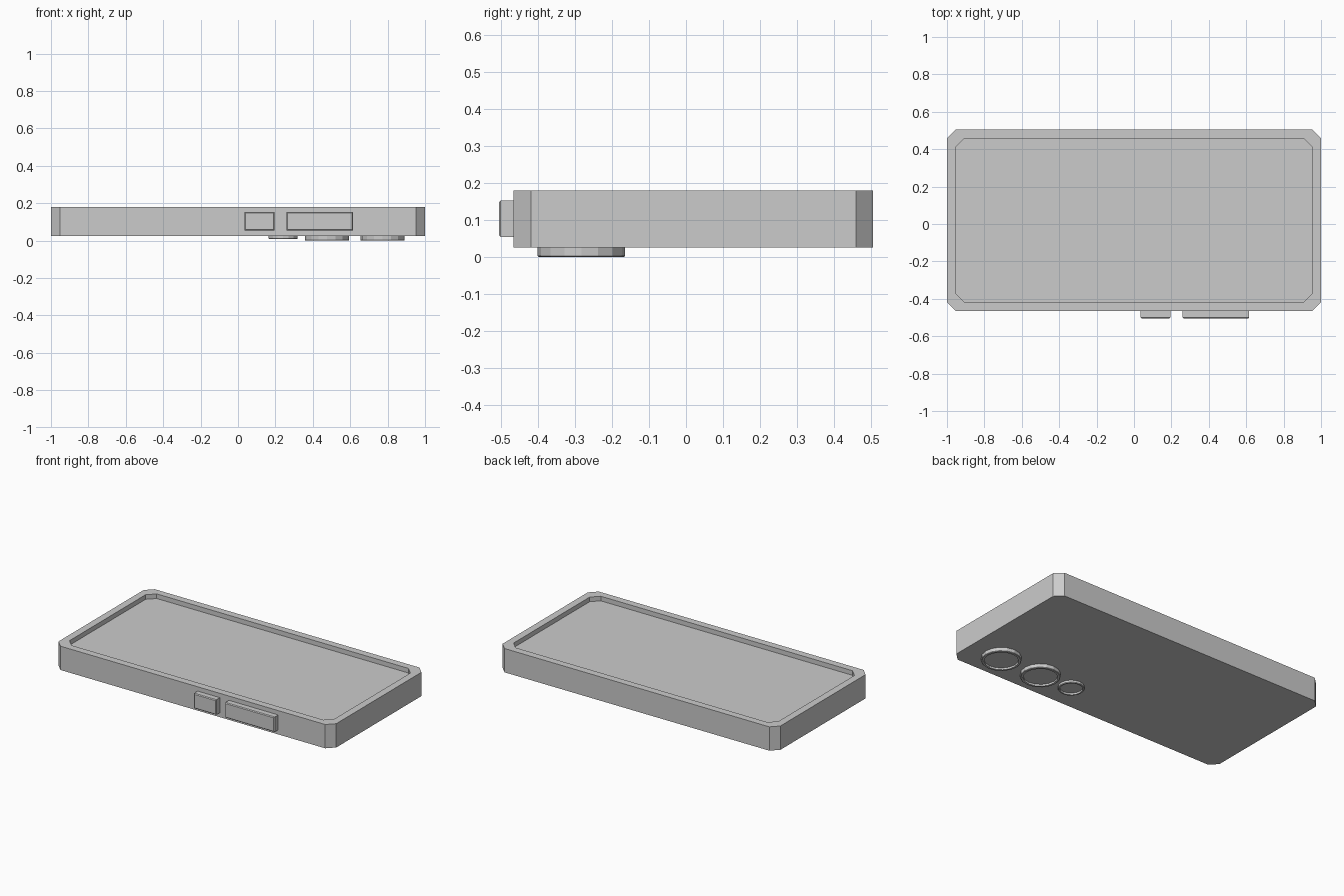
import bpy, bmesh, math

cube = bpy.data.objects.get("Cube")
if cube:
    bpy.data.objects.remove(cube, do_unlink=True)

# One plain grey for every part
grey = bpy.data.materials.new("plain_grey")
grey.use_nodes = True
grey.diffuse_color = (0.6, 0.6, 0.6, 1)
grey.node_tree.nodes["Principled BSDF"].inputs["Base Color"].default_value = (0.6, 0.6, 0.6, 1)


def finish(name, bm):
    bmesh.ops.recalc_face_normals(bm, faces=bm.faces)
    mesh = bpy.data.meshes.new(name)
    bm.to_mesh(mesh)
    bm.free()
    mesh.materials.append(grey)
    obj = bpy.data.objects.new(name, mesh)
    bpy.context.collection.objects.link(obj)
    return obj


def loft(bm, rings):
    """Skin a list of (points, z) rings and cap both ends."""
    loops = [[bm.verts.new((x, y, z)) for x, y in pts] for pts, z in rings]
    n = len(loops[0])
    for a, b in zip(loops, loops[1:]):
        for i in range(n):
            j = (i + 1) % n
            bm.faces.new((a[i], a[j], b[j], b[i]))
    bm.faces.new(loops[0])
    bm.faces.new(loops[-1])


def octagon(hx, hy, cy, cut):
    """Rectangle outline with chamfered corners."""
    pts = []
    for sx, sy in ((1, 1), (-1, 1), (-1, -1), (1, -1)):
        pair = [(sx * hx, cy + sy * (hy - cut)), (sx * (hx - cut), cy + sy * hy)]
        pts += pair if sx == sy else pair[::-1]
    return pts


def circle(cx, cy, r, sides=16):
    return [(cx + r * math.cos(math.tau * i / sides),
             cy + r * math.sin(math.tau * i / sides)) for i in range(sides)]


# Body with a raised rim around the sunken screen
BOTTOM, TOP, SCREEN, CY = 0.025, 0.18, 0.15, 0.02
outer = octagon(1, 0.485, CY, 0.047)
inner = octagon(0.953, 0.438, CY, 0.047)
bm = bmesh.new()
loft(bm, [(outer, BOTTOM), (outer, TOP), (inner, TOP), (inner, SCREEN)])
finish("body", bm)

# Side buttons with softened outer edges
for name, x0, x1 in (("short_button", 0.035, 0.195), ("long_button", 0.26, 0.615)):
    bm = bmesh.new()
    bmesh.ops.create_cube(bm, size=1)
    for v in bm.verts:
        v.co.x = x0 if v.co.x < 0 else x1
        v.co.y = -0.505 if v.co.y < 0 else -0.455
        v.co.z = 0.054 if v.co.z < 0 else 0.152
    front = [e for e in bm.edges if all(v.co.y < -0.5 for v in e.verts)]
    bmesh.ops.bevel(bm, geom=front, offset=0.005, segments=1, affect='EDGES')
    finish(name, bm)

# Raised lens rings under the body, each with a shallow sunken lens
for name, cx, r, z in (("outer_lens", 0.773, 0.118, 0), ("middle_lens", 0.476, 0.118, 0),
                       ("small_lens", 0.241, 0.078, 0.009)):
    bm = bmesh.new()
    rim, hole = circle(cx, -0.282, r), circle(cx, -0.282, r * 0.86)
    loft(bm, [(rim, BOTTOM + 0.005), (rim, z + 0.003),
              (circle(cx, -0.282, r * 0.97), z), (hole, z), (hole, z + 0.012)])
    finish(name, bm)
